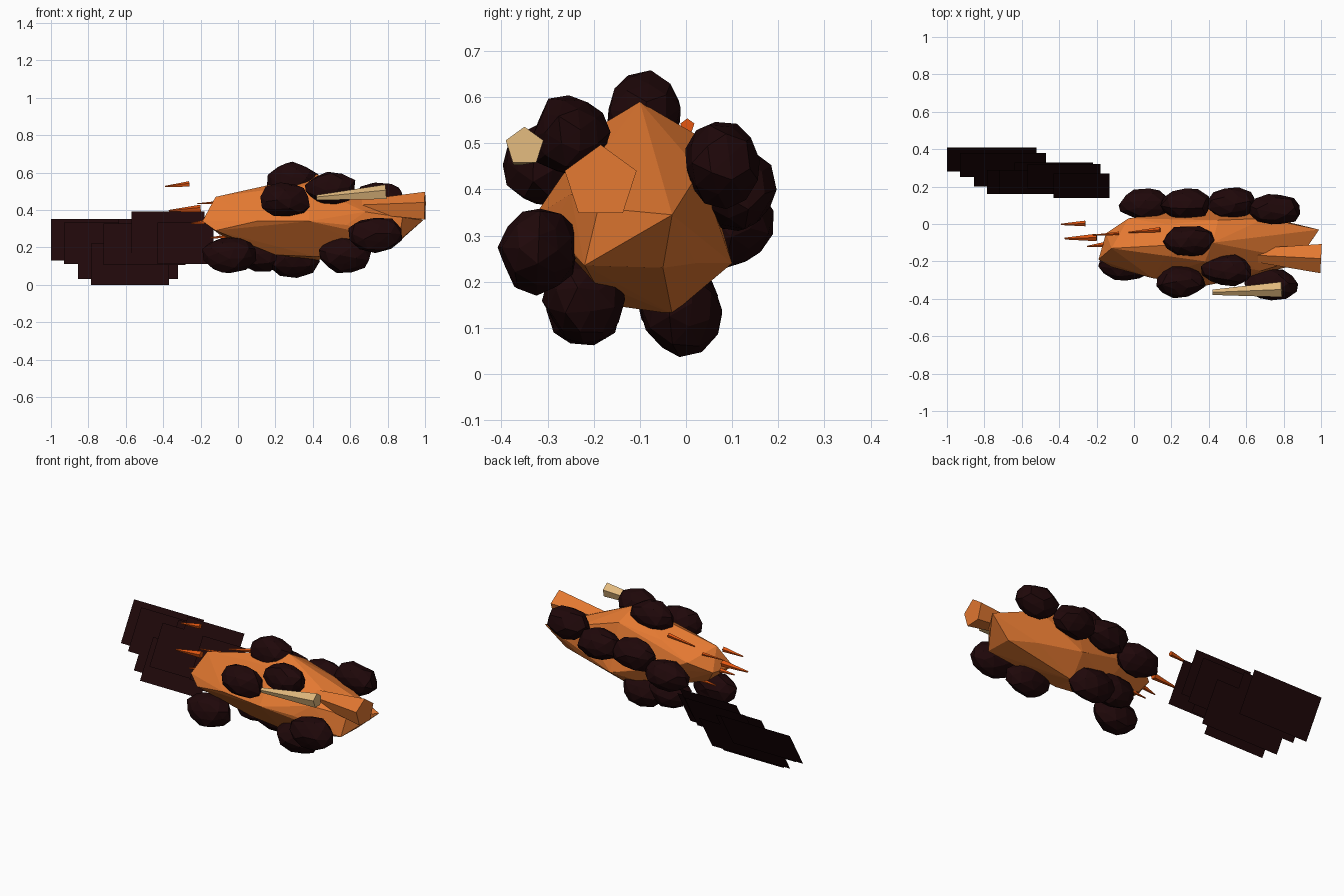
import bpy, bmesh, random
from mathutils import Vector, Matrix

if "Cube" in bpy.data.objects:
    bpy.data.objects.remove(bpy.data.objects["Cube"])

random.seed(4)


def material(name, color):
    m = bpy.data.materials.new(name)
    m.diffuse_color = (*color, 1)
    m.use_nodes = True
    m.node_tree.nodes["Principled BSDF"].inputs["Base Color"].default_value = m.diffuse_color
    return m


ORANGE = material("orange stone", (0.77, 0.19, 0.031))
DARK = material("dark maroon", (0.0135, 0.0022, 0.0028))
TAN = material("pale bone", (0.75, 0.48, 0.205))
EMBER = material("ember orange", (0.74, 0.09, 0.005))


def finish(bm, name, mat):
    me = bpy.data.meshes.new(name)
    bm.to_mesh(me)
    bm.free()
    me.materials.append(mat)
    ob = bpy.data.objects.new(name, me)
    bpy.context.collection.objects.link(ob)
    return ob


def spike(name, tip, base, r_tip, r_base, mat):
    """Five-sided tapered spike, wide at its base end, one corner pointing up."""
    tip, base = Vector(tip), Vector(base)
    ax = (base - tip).normalized()
    side = Vector((0, 0, 1)).cross(ax).normalized()
    up = ax.cross(side)
    rot = Matrix((up, -side, ax)).transposed()
    if rot.determinant() < 0:
        rot = Matrix((up, side, ax)).transposed()
    bm = bmesh.new()
    bmesh.ops.create_cone(bm, cap_ends=True, segments=5, radius1=r_tip, radius2=r_base,
                          depth=(base - tip).length)
    # bring a corner onto the local x axis, which becomes the upward direction
    first = max(bm.verts, key=lambda v: v.co.xy.length).co
    turn = Vector((1, 0)).angle_signed(first.xy)
    bmesh.ops.rotate(bm, verts=bm.verts, matrix=Matrix.Rotation(turn, 3, 'Z'))
    bm.transform(Matrix.Translation((tip + base) / 2) @ rot.to_4x4())
    bmesh.ops.recalc_face_normals(bm, faces=bm.faces)
    return finish(bm, name, mat)


# Faceted main body, the hull of a few corner points
corners = [
    (-.19, -.19, .34), (-.15, -.05, .34), (-.12, -.13, .47), (-.03, .03, .40),
    (-.10, -.08, .27), (-.12, -.23, .29), (.10, -.29, .34), (.17, -.17, .51),
    (.17, .00, .48), (.10, .05, .34), (.20, -.15, .16), (.20, .00, .18),
    (.38, -.33, .34), (.42, -.10, .59), (.38, -.20, .53), (.45, .02, .52),
    (.45, .10, .24), (.42, -.03, .13), (.42, -.17, .15), (.58, -.29, .32),
    (.68, -.25, .39), (.64, -.12, .455), (.70, .03, .44), (.70, .02, .24),
    (.70, -.20, .20), (.86, -.22, .235), (.86, -.05, .23), (.99, -.03, .345),
    (.88, -.19, .36),
]
bm = bmesh.new()
for c in corners:
    bm.verts.new(c)
bmesh.ops.convex_hull(bm, input=bm.verts)
loose = [v for v in bm.verts if not v.link_faces]
bmesh.ops.delete(bm, geom=loose, context='VERTS')
bmesh.ops.recalc_face_normals(bm, faces=bm.faces)
finish(bm, "body", ORANGE)

# Blunt horn on the body's right end and the pale horn on the front
spike("blunt_horn", (.62, -.165, .415), (1.0, -.185, .415), .035, .082, ORANGE)
spike("pale_horn", (.42, -.365, .465), (.79, -.35, .493), .015, .043, TAN)

# Dark lumps around the body: centre, size factor
lumps = [
    (.29, -.09, .56, 1), (.25, -.31, .455, 1), (.50, -.25, .515, 1),
    (.735, -.32, .27, 1.03), (.755, .075, .455, 1), (.52, .11, .40, 1),
    (.28, .105, .40, 1), (.06, .105, .325, 1), (-.045, -.22, .16, 1.05),
    (.57, -.22, .16, 1.03), (.29, -.01, .14, 1.08), (.13, -.02, .165, 1),
]
for i, (x, y, z, s) in enumerate(lumps):
    bm = bmesh.new()
    bmesh.ops.create_icosphere(bm, subdivisions=2, radius=s)
    bm.transform(Matrix.Rotation(random.uniform(0, 6), 4, 'X'))
    for v in bm.verts:
        v.co *= random.uniform(.9, 1.07)
        v.co = Vector((v.co.x * .14, v.co.y * .085, v.co.z * .094)) + Vector((x, y, z))
    finish(bm, f"lump_{i + 1}", DARK)

# Small ember spikes trailing from the left end
embers = [
    ((-.39, -.002, .525), (-.26, .003, .538), .016),
    ((-.37, -.078, .395), (-.20, -.072, .407), .021),
    ((-.25, -.12, .328), (-.16, -.11, .338), .014),
    ((-.22, -.06, .433), (-.08, -.05, .441), .010),
    ((-.15, -.08, .25), (-.03, -.08, .262), .013),
    ((-.03, -.045, .475), (.14, -.03, .507), .014),
]
for i, (tip, base, r) in enumerate(embers):
    spike(f"ember_spike_{i + 1}", tip, base, r * .25, r, EMBER)

# Overlapping thin sheets stepping away to the left, leaning back: x0, x1, low y, low z
sheets = [
    (-1.0, -.52, .28, .13), (-.93, -.47, .25, .11), (-.855, -.32, .20, .03),
    (-.785, -.37, .16, .0), (-.72, -.28, .16, .105), (-.64, -.22, .20, .13),
    (-.57, -.18, .19, .17), (-.43, -.13, .14, .11),
]
for i, (x0, x1, y, z) in enumerate(sheets):
    bm = bmesh.new()
    quad = [(x0, y, z), (x1, y, z), (x1, y + .13, z + .222), (x0, y + .13, z + .222)]
    bm.faces.new([bm.verts.new(p) for p in quad])
    finish(bm, f"tail_sheet_{i + 1}", DARK)
